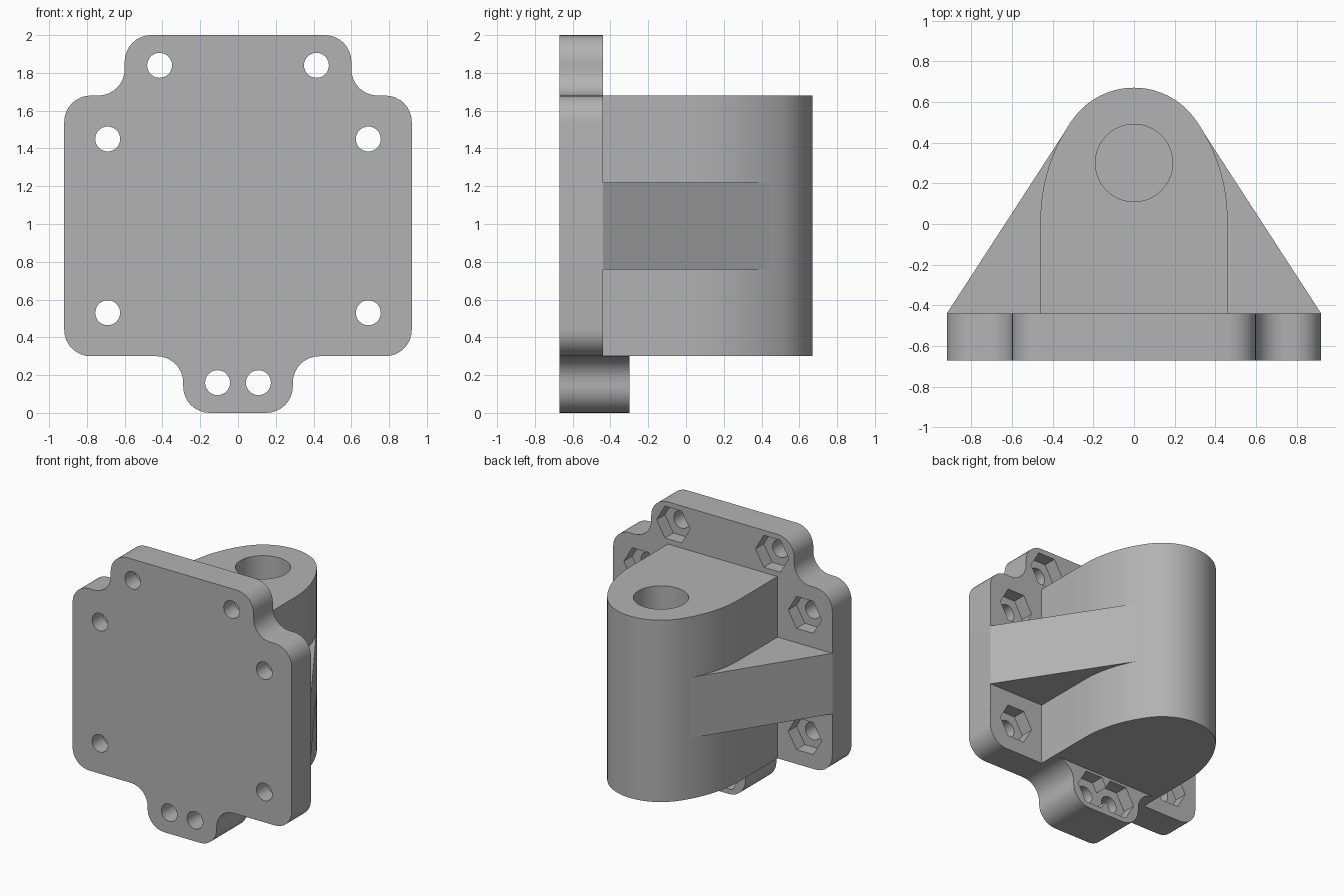
import bpy, bmesh, math
from mathutils import Vector

cube = bpy.data.objects.get("Cube")
if cube:
    bpy.data.objects.remove(cube, do_unlink=True)

grey = bpy.data.materials.new("plain grey")
grey.use_nodes = True
colour = (0.45, 0.45, 0.45, 1)
grey.diffuse_color = colour
grey.node_tree.nodes["Principled BSDF"].inputs["Base Color"].default_value = colour

FRONT, BACK, TAB_BACK = -0.67, -0.44, -0.30
LOW, HIGH = 0.30, 1.68
FILLET = 0.14


def arc(cx, cy, r, a0, a1, steps):
    return [(cx + r * math.cos(a0 + (a1 - a0) * i / steps),
             cy + r * math.sin(a0 + (a1 - a0) * i / steps)) for i in range(steps + 1)]


def mirrored(half):
    """Close a half outline by reflecting it across x = 0."""
    return half + [(-x, y) for x, y in reversed(half) if abs(x) > 1e-5]


def rounded(corners, r, steps=8):
    """Round right-angled corners; the end points stay sharp."""
    out = [corners[0]]
    for a, b, c in zip(corners, corners[1:], corners[2:]):
        a, b, c = Vector(a), Vector(b), Vector(c)
        u, v = (a - b).normalized(), (c - b).normalized()
        for i in range(steps + 1):
            t = math.pi / 2 * i / steps
            p = b + u * r * (1 - math.sin(t)) + v * r * (1 - math.cos(t))
            out.append((p.x, p.y))
    return out + [corners[-1]]


def prism(name, outline, lo, hi, along_y=False):
    """Extrude an outline along z, or along y for an x-z outline."""
    place = (lambda p, h: (p[0], h, p[1])) if along_y else (lambda p, h: (p[0], p[1], h))
    bm = bmesh.new()
    face = bm.faces.new([bm.verts.new(place(p, lo)) for p in outline])
    new = bmesh.ops.extrude_face_region(bm, geom=[face])["geom"]
    shift = Vector(place((0, 0), hi - lo))
    bmesh.ops.translate(bm, vec=shift, verts=[g for g in new if isinstance(g, bmesh.types.BMVert)])
    bmesh.ops.recalc_face_normals(bm, faces=bm.faces)
    mesh = bpy.data.meshes.new(name)
    bm.to_mesh(mesh)
    bm.free()
    mesh.materials.append(grey)
    obj = bpy.data.objects.new(name, mesh)
    bpy.context.collection.objects.link(obj)
    return obj


def activate(obj):
    bpy.ops.object.select_all(action="DESELECT")
    obj.select_set(True)
    bpy.context.view_layer.objects.active = obj


def cut(obj, cutters):
    for cutter in cutters:
        cutter.hide_render = True
        mod = obj.modifiers.new("cut", "BOOLEAN")
        mod.operation = "DIFFERENCE"
        mod.solver = "EXACT"
        mod.object = cutter
        activate(obj)
        bpy.ops.object.modifier_apply(modifier=mod.name)


# Mounting plate with stepped, filleted outline
plate = prism("mounting_plate", mirrored(rounded(
    [(0, 0), (0.29, 0), (0.29, LOW), (0.92, LOW), (0.92, HIGH),
     (0.6, HIGH), (0.6, 2), (0, 2)], FILLET)), FRONT, BACK, True)

# Thicker lower tab behind the plate
tab = prism("lower_tab", mirrored(rounded(
    [(0, 0), (0.29, 0), (0.29, LOW), (0.29 + FILLET, LOW)], FILLET)), BACK, TAB_BACK, True)

# Pivot boss: straight sides, wide arcs and a round nose
join = math.atan2(0.28, 0.39)
boss = prism("pivot_boss", mirrored(
    [(0.46, BACK)] + arc(-0.39, 0.02, 0.85, 0, join, 16)
    + arc(0, 0.3, 0.37, join, math.pi / 2, 16)[1:]), LOW, HIGH)

# Side webs, tangent to the nose
web = prism("side_web", mirrored([(0.92, BACK), (0.31, 0.50)]), 0.76, 1.22)

# Blind pivot bore
bore = prism("bore_cutter", arc(0, 0.3, 0.19, 0, math.tau, 64)[:-1], 0.53, 1.8)
cut(boss, [bore])
cut(web, [bore])

# Bolt holes with hexagonal nut pockets
cutters = [bore]
for x, z, target, back in [(0.415, 1.84, plate, BACK), (0.69, 1.45, plate, BACK),
                           (0.69, 0.53, plate, BACK), (0.108, 0.16, tab, TAB_BACK)]:
    for side in (-1, 1):
        hole = prism("hole_cutter", arc(side * x, z, 0.066, 0, math.tau, 32)[:-1], -1, 0, True)
        pocket = prism("pocket_cutter", arc(side * x, z, 0.14, 0, math.tau, 6)[:-1],
                       back - 0.1, 0, True)
        cut(plate, [hole])
        if target is tab:
            cut(tab, [hole])
        cut(target, [pocket])
        cutters += [hole, pocket]

for cutter in cutters:
    bpy.data.objects.remove(cutter, do_unlink=True)

for part in (plate, tab, boss, web):
    activate(part)
    bpy.ops.object.shade_smooth_by_angle(angle=math.radians(30))
